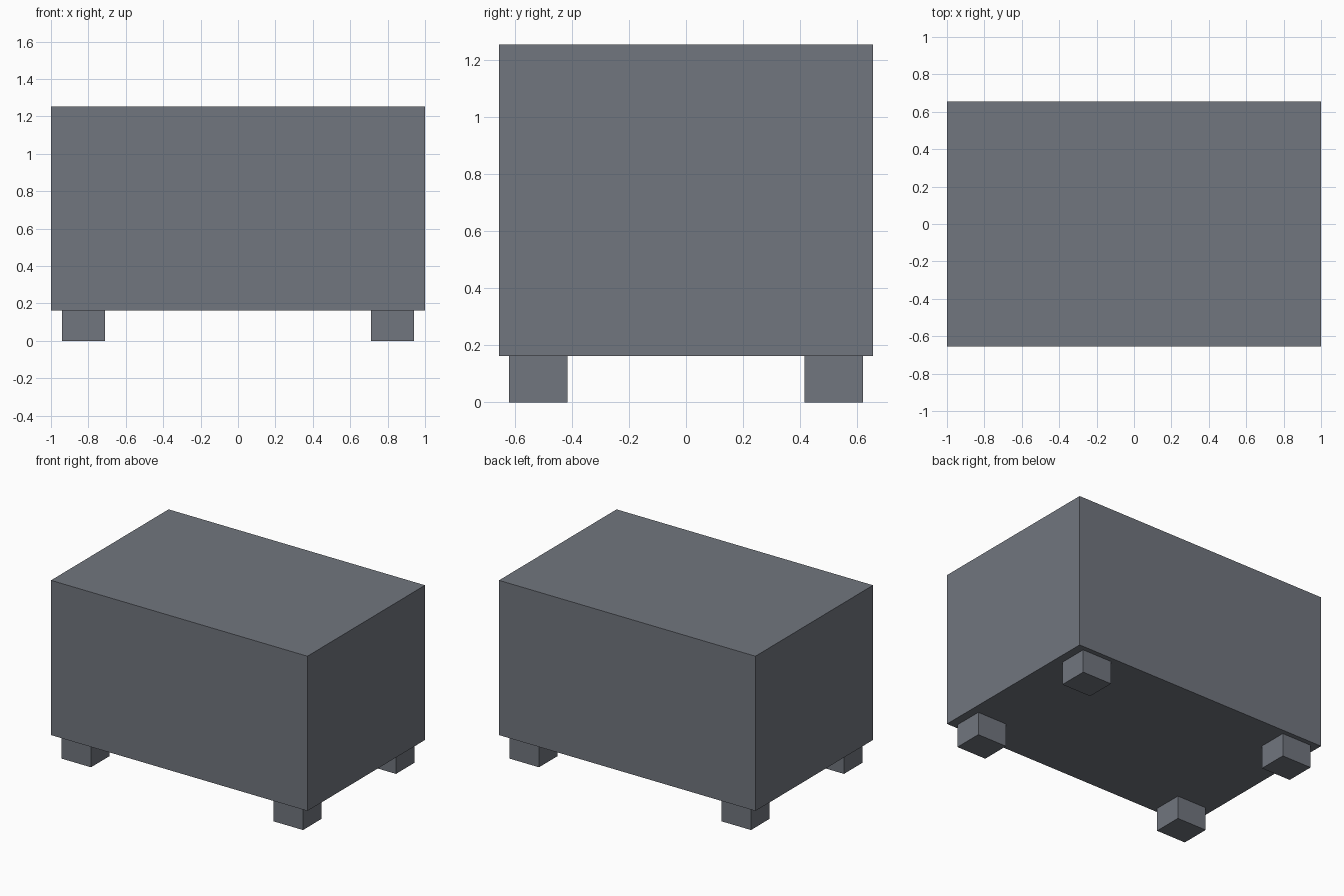
import bpy

if "Cube" in bpy.data.objects:
    bpy.data.objects.remove(bpy.data.objects["Cube"])

# Single slate grey colour
grey = bpy.data.materials.new("slate_grey")
grey.diffuse_color = (0.165, 0.18, 0.21, 1.0)
grey.use_nodes = True
grey.node_tree.nodes["Principled BSDF"].inputs["Base Color"].default_value = grey.diffuse_color


def box(name, lo, hi):
    """Axis-aligned box between two corners."""
    bpy.ops.mesh.primitive_cube_add(size=1, location=[(a + b) / 2 for a, b in zip(lo, hi)])
    obj = bpy.context.object
    obj.name = name
    obj.scale = [b - a for a, b in zip(lo, hi)]
    bpy.ops.object.transform_apply(location=False, rotation=False, scale=True)
    obj.data.materials.append(grey)
    return obj


# Main body
BASE = 0.163
box("body", (-1, -0.655, BASE), (1, 0.655, 1.254))

# Four block feet, inset from the corners
for sx, side in ((-1, "left"), (1, "right")):
    for sy, end in ((-1, "front"), (1, "back")):
        cx, cy = sx * 0.827, sy * 0.518
        box(f"{end}_{side}_foot", (cx - 0.115, cy - 0.103, 0), (cx + 0.115, cy + 0.103, BASE))
